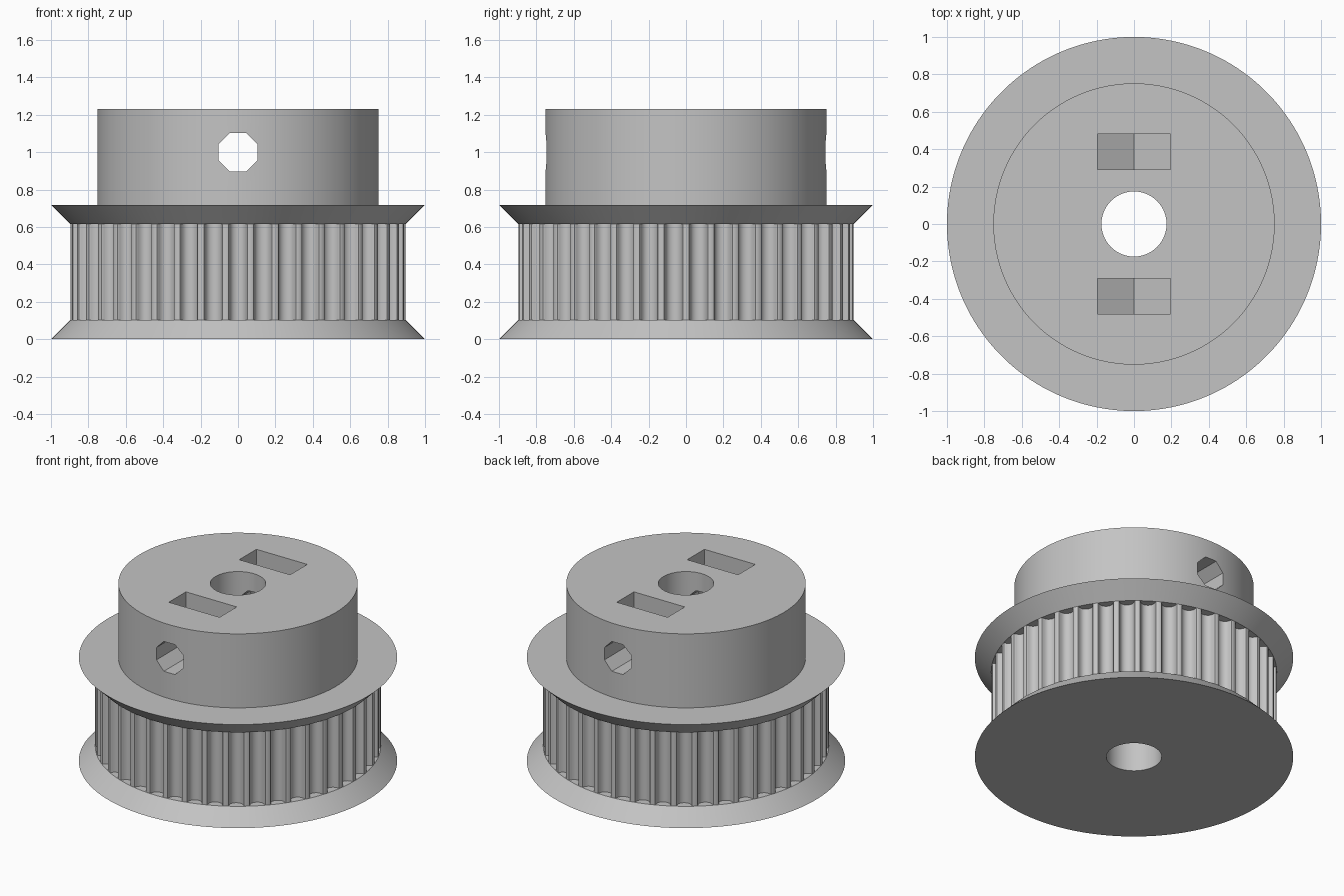
import bpy
import bmesh
import math
from mathutils import Vector, Matrix

cube = bpy.data.objects.get("Cube")
if cube:
    bpy.data.objects.remove(cube, do_unlink=True)

TEETH = 42
BORE, HUB, BELT, RIM = 0.174, 0.752, 0.897, 1.0
Z_LOW, Z_HIGH, Z_RIM, Z_TOP = 0.103, 0.616, 0.718, 1.231
HOLE_Z = 1.0


def make_object(name, bm):
    bmesh.ops.recalc_face_normals(bm, faces=bm.faces)
    mesh = bpy.data.meshes.new(name)
    bm.to_mesh(mesh)
    bm.free()
    obj = bpy.data.objects.new(name, mesh)
    bpy.context.collection.objects.link(obj)
    return obj


def lathe(name, profile, steps):
    """Spin a closed (radius, height) profile around the z axis."""
    bm = bmesh.new()
    rings = []
    for i in range(steps):
        a = math.tau * (i + 0.5) / steps
        rings.append([bm.verts.new((r * math.cos(a), r * math.sin(a), z))
                      for r, z in profile])
    n = len(profile)
    for i in range(steps):
        a, b = rings[i], rings[(i + 1) % steps]
        for j in range(n):
            k = (j + 1) % n
            bm.faces.new((a[j], b[j], b[k], a[k]))
    return make_object(name, bm)


def add_prism(bm, points, direction):
    face = bm.faces.new([bm.verts.new(p) for p in points])
    result = bmesh.ops.extrude_face_region(bm, geom=[face], use_keep_orig=True)
    moved = [v for v in result["geom"] if isinstance(v, bmesh.types.BMVert)]
    bmesh.ops.translate(bm, verts=moved, vec=direction)


def cut(target, cutter):
    """Subtract the cutter, apply the result and remove the cutter."""
    cutter.hide_render = True
    mod = target.modifiers.new("cut", "BOOLEAN")
    mod.operation = "DIFFERENCE"
    mod.solver = "EXACT"
    mod.object = cutter
    bpy.context.view_layer.objects.active = target
    bpy.ops.object.modifier_apply(modifier=mod.name)
    bpy.data.objects.remove(cutter, do_unlink=True)


# Body: two sloped flanges, belt drum, hub and shaft bore
pulley = lathe("pulley", [
    (BORE, 0), (RIM, 0), (BELT, Z_LOW), (BELT, Z_HIGH), (RIM, Z_RIM),
    (HUB, Z_RIM), (HUB, Z_TOP), (BORE, Z_TOP)], TEETH * 4)

# Belt grooves: half outline as (sideways, depth), mirrored
half = [(0.058, -0.034), (0.058, 0), (0.050, 0.0026), (0.0465, 0.009),
        (0.045, 0.0163), (0.0425, 0.0235), (0.039, 0.0304), (0.035, 0.037),
        (0.028, 0.0436), (0.0193, 0.0484), (0.010, 0.0514)]
outline = half + [(0, 0.0525)] + [(-x, d) for x, d in reversed(half)]
seat = math.sqrt(BELT ** 2 - half[0][0] ** 2)
bm = bmesh.new()
for i in range(TEETH):
    turn = Matrix.Rotation(math.tau * i / TEETH, 3, "Z")
    add_prism(bm, [turn @ Vector((x, d - seat, Z_LOW)) for x, d in outline],
              Vector((0, 0, Z_HIGH - Z_LOW)))
cut(pulley, make_object("groove_cutter", bm))

# Octagonal set-screw hole, right through the hub
bm = bmesh.new()
angles = [math.tau * (i + 0.5) / 8 for i in range(8)]
add_prism(bm, [(0.112 * math.cos(a), -1, HOLE_Z + 0.112 * math.sin(a))
               for a in angles], Vector((0, 2, 0)))
cut(pulley, make_object("screw_cutter", bm))

# Nut slots with a pointed floor, open at the hub top
bm = bmesh.new()
w = 0.195
r = w / math.cos(math.pi / 6)
slot = [(-w, Z_TOP + 0.1), (-w, HOLE_Z - r / 2), (0, HOLE_Z - r),
        (w, HOLE_Z - r / 2), (w, Z_TOP + 0.1)]
for y in (-0.48, 0.292):
    add_prism(bm, [(x, y, z) for x, z in slot], Vector((0, 0.188, 0)))
cut(pulley, make_object("nut_slot_cutter", bm))

# Plain grey material
grey = bpy.data.materials.new("plain_grey")
grey.use_nodes = True
color = (0.55, 0.55, 0.55, 1)
grey.diffuse_color = color
grey.node_tree.nodes["Principled BSDF"].inputs["Base Color"].default_value = color
pulley.data.materials.clear()
pulley.data.materials.append(grey)
for poly in pulley.data.polygons:
    poly.material_index = 0

# Smooth round walls, crisp edges
bpy.ops.object.select_all(action="DESELECT")
pulley.select_set(True)
bpy.context.view_layer.objects.active = pulley
bpy.ops.object.shade_smooth_by_angle(angle=math.radians(30))
